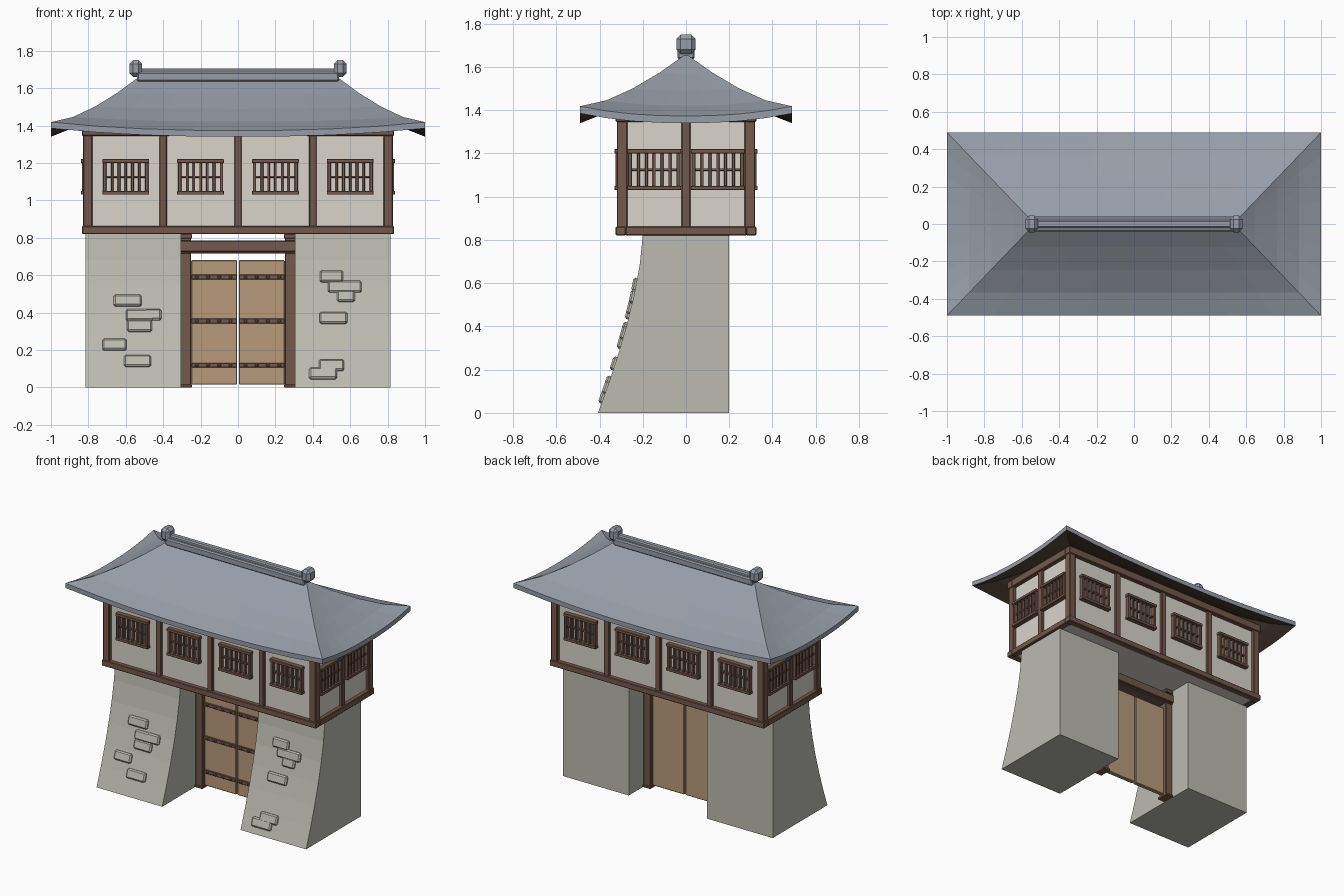
import bpy, bmesh, math
from mathutils import Matrix, Vector

if "Cube" in bpy.data.objects:
    bpy.data.objects.remove(bpy.data.objects["Cube"])


def material(name, rgb):
    m = bpy.data.materials.new(name)
    m.diffuse_color = (*rgb, 1)
    m.use_nodes = True
    m.node_tree.nodes["Principled BSDF"].inputs["Base Color"].default_value = m.diffuse_color
    return m


STONE = material("stone", (0.50, 0.50, 0.44))
PLASTER = material("plaster", (0.70, 0.66, 0.60))
WOOD = material("dark_wood", (0.17, 0.10, 0.07))
PLANK = material("door_wood", (0.48, 0.33, 0.20))
TILE = material("roof_tile", (0.31, 0.34, 0.39))
EAVE = material("eave_wood", (0.09, 0.06, 0.04))


def finish(name, bm, *mats):
    bmesh.ops.recalc_face_normals(bm, faces=bm.faces)
    me = bpy.data.meshes.new(name)
    bm.to_mesh(me)
    bm.free()
    for m in mats:
        me.materials.append(m)
    ob = bpy.data.objects.new(name, me)
    bpy.context.collection.objects.link(ob)
    return ob


def boxes(name, items, mat, bevel=0.004):
    """One object from (x0, x1, y0, y1, z0, z1) boxes."""
    bm = bmesh.new()
    for x0, x1, y0, y1, z0, z1 in items:
        c = Vector((x0 + x1, y0 + y1, z0 + z1)) / 2
        s = Matrix.Diagonal((x1 - x0, y1 - y0, z1 - z0, 1))
        bmesh.ops.create_cube(bm, size=1, matrix=Matrix.Translation(c) @ s)
    if bevel:
        bmesh.ops.bevel(bm, geom=bm.edges[:], offset=bevel, segments=1, affect='EDGES')
    return finish(name, bm, mat)


# battered stone bases, curved on the front only
H = 0.82


def front_y(z):
    return -0.2 - 0.207 * max(0, 1 - z / H) ** 1.5


profile = [(front_y(H * i / 6), H * i / 6) for i in range(7)] + [(0.2, H), (0.2, 0)]
for side, label in ((-1, "left"), (1, "right")):
    bm = bmesh.new()
    f = bm.faces.new([bm.verts.new((side * 0.305, y, z)) for y, z in profile])
    ext = bmesh.ops.extrude_face_region(bm, geom=[f])["geom"]
    bmesh.ops.translate(bm, vec=(side * 0.51, 0, 0),
                        verts=[v for v in ext if isinstance(v, bmesh.types.BMVert)])
    finish(label + "_stone_base", bm, STONE)

# loose stones standing out of the bases: x, z, width
stones = [(-.59, .463, .15), (-.525, .385, .15), (-.455, .387, .09), (-.527, .327, .135),
          (-.66, .227, .13), (-.537, .139, .145), (.50, .592, .125), (.57, .537, .18),
          (.577, .487, .095), (.51, .370, .15), (.50, .117, .135), (.455, .073, .15)]
for x, z, w in stones:
    ob = boxes("wall_stone", [(-w / 2, w / 2, -0.018, 0.03, -0.032, 0.032)], STONE, 0.009)
    ob.location = (x, front_y(z), z)
    ob.rotation_euler.x = -math.atan2(front_y(z + .02) - front_y(z - .02), .04)

# gate: posts, feet, lintel, caps
for s in (-1, 1):
    a, b = sorted((s * 0.25, s * 0.308))
    boxes("gate_post", [(a, b, -0.035, 0.035, 0, H)], WOOD)
    boxes("gate_post_foot", [(a - .004, b + .004, -0.045, 0.045, 0, 0.015)], WOOD, 0.002)
    boxes("gate_post_cap", [(a - .004, b + .004, -0.045, 0.045, 0.795, H)], WOOD, 0.003)
boxes("gate_lintel", [(-.308, .308, -0.05, 0.05, 0.725, 0.785),
                      (-.308, .308, -0.04, 0.04, 0.715, 0.727)], WOOD)

# door leaves with straps and studs on the front
for s in (-1, 1):
    a, b = sorted((s * 0.005, s * 0.25))
    boxes("door_leaf", [(a, b, -0.015, 0.015, 0.015, 0.68)], PLANK)
    for z in (0.118, 0.355, 0.59):
        boxes("door_strap", [(a, b, -0.024, -0.012, z - .013, z + .013)], WOOD, 0.003)
        boxes("strap_studs", [(s * x - .009, s * x + .009, -0.033, -0.02, z - .009, z + .009)
                              for x in (.04, .1, .16, .22)], WOOD, 0.004)

# upper storey: plaster core and timber frame
boxes("plaster_walls", [(-.805, .805, -.295, .295, 0.825, 1.40)], PLASTER, 0)
boxes("corner_posts", [(sx * .803 - .025, sx * .803 + .025, sy * .295 - .025, sy * .295 + .025, .83, 1.40)
                       for sx in (-1, 1) for sy in (-1, 1)], WOOD)
boxes("wall_studs", [(x - .02, x + .02, s * .297 - .018, s * .297 + .018, .83, 1.40)
                     for x in (-.4, 0, .4) for s in (-1, 1)], WOOD)
boxes("side_studs", [(s * .807 - .016, s * .807 + .016, -.02, .02, .83, 1.40) for s in (-1, 1)], WOOD)
for label, z0, z1 in (("sill_beams", .82, .862), ("top_beams", 1.345, 1.40)):
    boxes(label, [(-.834, .834, s * .302 - .023, s * .302 + .023, z0, z1) for s in (-1, 1)]
          + [(s * .811 - .023, s * .811 + .023, -.28, .28, z0, z1) for s in (-1, 1)], WOOD)


# lattice windows
def window(loc, turn):
    parts = [(-.125, .125, -.035, 0, z - .01, z + .01) for z in (-.085, .085)]
    parts += [(-.118, .118, -.018, 0, -.006, .006)]
    parts += [(x - .009, x + .009, -.03, 0, -.08, .08) for x in (-.112, .112)]
    parts += [(x - .007, x + .007, -.024, 0, -.08, .08) for x in (-.072, -.036, 0, .036, .072)]
    ob = boxes("lattice_window", parts, WOOD, 0.002)
    ob.location = loc
    ob.rotation_euler.z = turn


for x in (-.6, -.2, .2, .6):
    window((x, -.295, 1.125), 0)
    window((x, .295, 1.125), math.pi)
for y in (-.147, .147):
    window((.805, y, 1.125), math.pi / 2)
    window((-.805, y, 1.125), -math.pi / 2)

# hipped roof with concave slopes and lifted corners
ROWS, COLS, THICK = 4, 8, 0.033


def roof_z(s, t):
    return 1.373 + 0.287 * (1 - s) ** 1.3 + 0.045 * s * s * abs(t) ** 2.3


bm = bmesh.new()
layers = []
for drop in (0, THICK):
    rings = []
    for i in range(ROWS + 1):
        s = i / ROWS
        hx, hy = 0.53 + 0.47 * s, 0.49 * s
        ring = []
        corners = [(-hx, -hy), (hx, -hy), (hx, hy), (-hx, hy)]
        for k in range(4):
            (ax, ay), (bx, by) = corners[k], corners[(k + 1) % 4]
            for j in range(COLS):
                u = j / COLS
                ring.append(bm.verts.new((ax + (bx - ax) * u, ay + (by - ay) * u,
                                          roof_z(s, 2 * u - 1) - drop)))
        rings.append(ring)
    layers.append(rings)
    n = len(rings[0])
    for r0, r1 in zip(rings, rings[1:]):
        for j in range(n):
            k = (j + 1) % n
            f = bm.faces.new((r0[j], r0[k], r1[k], r1[j]))
            f.material_index = 1 if drop else 0
top, low = layers[0][-1], layers[1][-1]
for j in range(n):
    k = (j + 1) % n
    bm.faces.new((top[j], top[k], low[k], low[j]))
bmesh.ops.remove_doubles(bm, verts=bm.verts[:], dist=1e-5)
finish("hipped_roof", bm, TILE, EAVE)

# ridge cap and end blocks
boxes("ridge_base", [(-.54, .54, -.04, .04, 1.635, 1.685)], TILE, 0.008)
boxes("ridge_top", [(-.54, .54, -.022, .022, 1.675, 1.706)], TILE, 0.008)
for s in (-1, 1):
    boxes("ridge_end_block", [(s * .547 - .034, s * .547 + .034, -.045, .045, 1.66, 1.75)], TILE, 0.02)
